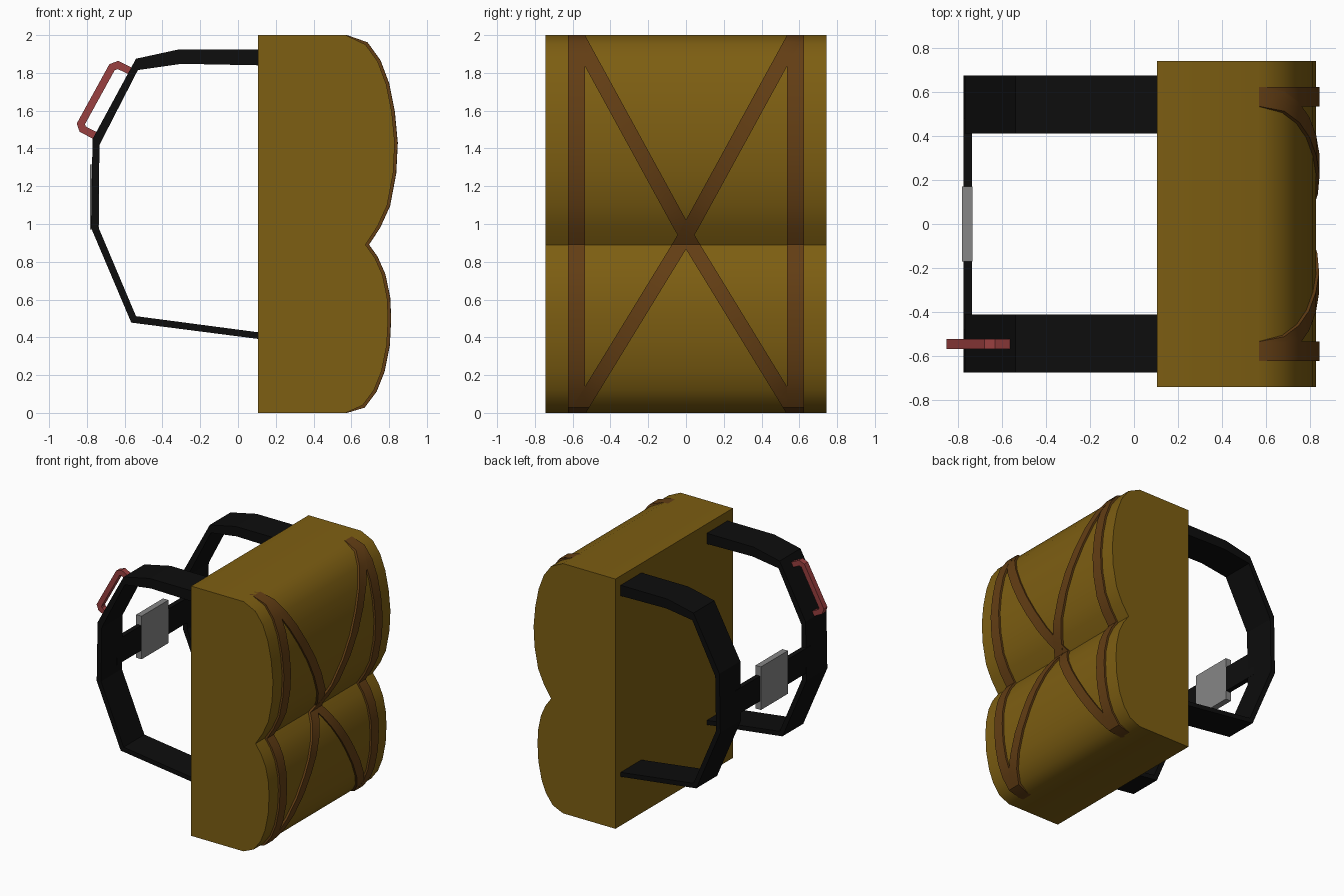
import bpy, bmesh, math
from mathutils import Vector

if "Cube" in bpy.data.objects:
    bpy.data.objects.remove(bpy.data.objects["Cube"])


def material(name, rgb):
    m = bpy.data.materials.new(name)
    m.diffuse_color = (*rgb, 1)
    m.use_nodes = True
    m.node_tree.nodes["Principled BSDF"].inputs["Base Color"].default_value = m.diffuse_color
    return m


GOLD = material("mustard_canvas", (0.205, 0.112, 0.006))
BROWN = material("brown_webbing", (0.125, 0.048, 0.007))
BLACK = material("black_webbing", (0.004, 0.004, 0.004))
RED = material("red_grip", (0.32, 0.05, 0.05))
GREY = material("grey_plastic", (0.24, 0.24, 0.24))


def make(name, verts, faces, mat, smooth=False):
    me = bpy.data.meshes.new(name)
    me.from_pydata(verts, [], faces)
    bm = bmesh.new()
    bm.from_mesh(me)
    bmesh.ops.recalc_face_normals(bm, faces=bm.faces)
    bm.to_mesh(me)
    bm.free()
    ob = bpy.data.objects.new(name, me)
    bpy.context.collection.objects.link(ob)
    me.materials.append(mat)
    if smooth:
        bpy.ops.object.select_all(action='DESELECT')
        ob.select_set(True)
        bpy.context.view_layer.objects.active = ob
        bpy.ops.object.shade_smooth_by_angle(angle=math.radians(35))
    return ob


def loft(name, rings, mat, smooth=False):
    """Skin a list of equal, closed rings and cap both ends."""
    n = len(rings[0])
    verts = [v for r in rings for v in r]
    faces = [(i * n + k, i * n + (k + 1) % n, (i + 1) * n + (k + 1) % n, (i + 1) * n + k)
             for i in range(len(rings) - 1) for k in range(n)]
    faces += [tuple(range(n)), tuple(range(len(verts) - n, len(verts)))]
    return make(name, verts, faces, mat, smooth)


def band(name, outer, inner, y0, y1, mat, smooth=False):
    """Strip between two x-z lines, with the given y extent."""
    return loft(name, [[(a[0], y0, a[1]), (a[0], y1, a[1]), (b[0], y1, b[1]), (b[0], y0, b[1])]
                       for a, b in zip(outer, inner)], mat, smooth)


def offset(line, d):
    """Shift an x-z polyline sideways with mitred corners."""
    p = [Vector(q) for q in line]
    out = []
    for i, q in enumerate(p):
        dirs = [(p[j + 1] - p[j]).normalized() for j in (i - 1, i) if 0 <= j < len(p) - 1]
        t = sum(dirs, Vector((0, 0))).normalized()
        out.append(q + Vector((-t.y, t.x)) * d / max(t.dot(dirs[0]), 0.5))
    return out


# Pack body: two bulging lobes, extruded across y
lobes = [(0.57, 2.0), (0.675, 1.95), (0.74, 1.86), (0.785, 1.74), (0.815, 1.59), (0.83, 1.43),
         (0.822, 1.27), (0.79, 1.1), (0.74, 0.99), (0.675, 0.89),
         (0.725, 0.82), (0.765, 0.73), (0.79, 0.61), (0.795, 0.5), (0.788, 0.36),
         (0.76, 0.22), (0.72, 0.12), (0.66, 0.04), (0.57, 0.0)]
outline = [(0.105, 0), (0.105, 2)] + lobes
loft("pack_body", [[(x, y, z) for x, z in outline] for y in (-0.743, 0.743)], GOLD, True)

# Webbing wrapped over the lobes: side bands and a cross
outer = [(x, min(max(z, 0), 2)) for x, z in offset(lobes, 0.015)]
inner = [(x - 0.04, z) for x, z in outer]
for s, side in ((-1, "front"), (1, "back")):
    band(side + "_side_band", outer, inner, s * 0.58 - 0.045, s * 0.58 + 0.045, BROWN, True)
    rings = []
    for (xo, z), (xi, _) in zip(outer, inner):
        t = z - 0.94
        y = s * t * (0.58 / 1.06 if t > 0 else 0.575 / 0.94)
        rings.append([(xo + 0.001 * s, y - 0.045, z), (xo + 0.001 * s, y + 0.045, z),
                      (xi, y + 0.045, z), (xi, y - 0.045, z)])
    loft(side + "_diagonal_band", rings, BROWN, True)

# Shoulder straps: padded at the top, thin below
strap_out = [(0.12, 1.925), (-0.31, 1.925), (-0.54, 1.875), (-0.77, 1.45),
             (-0.778, 0.98), (-0.565, 0.478), (0.12, 0.39)]
strap_in = [(0.12, 1.84), (-0.3, 1.848), (-0.53, 1.815), (-0.733, 1.42),
            (-0.74, 0.985), (-0.54, 0.512), (0.12, 0.425)]
for s, side in ((-1, "front"), (1, "back")):
    band(side + "_shoulder_strap", strap_out, strap_in, *sorted((s * 0.413, s * 0.677)), BLACK)


def box(name, x, y, z, mat):
    return loft(name, [[(x[0], b, z[0]), (x[1], b, z[0]), (x[1], b, z[1]), (x[0], b, z[1])]
                       for b in y], mat)


# Chest strap and buckle
box("chest_strap", (-0.776, -0.738), (-0.48, 0.48), (1.04, 1.24), BLACK)
box("chest_buckle", (-0.783, -0.735), (-0.17, 0.17), (0.97, 1.315), GREY)

# Red grip on the front shoulder strap
grip = [(-0.56, 1.805), (-0.635, 1.842), (-0.667, 1.83), (-0.832, 1.53), (-0.822, 1.502), (-0.735, 1.457)]
band("strap_grip", offset(grip, 0.02), offset(grip, -0.02), -0.57, -0.525, RED)
